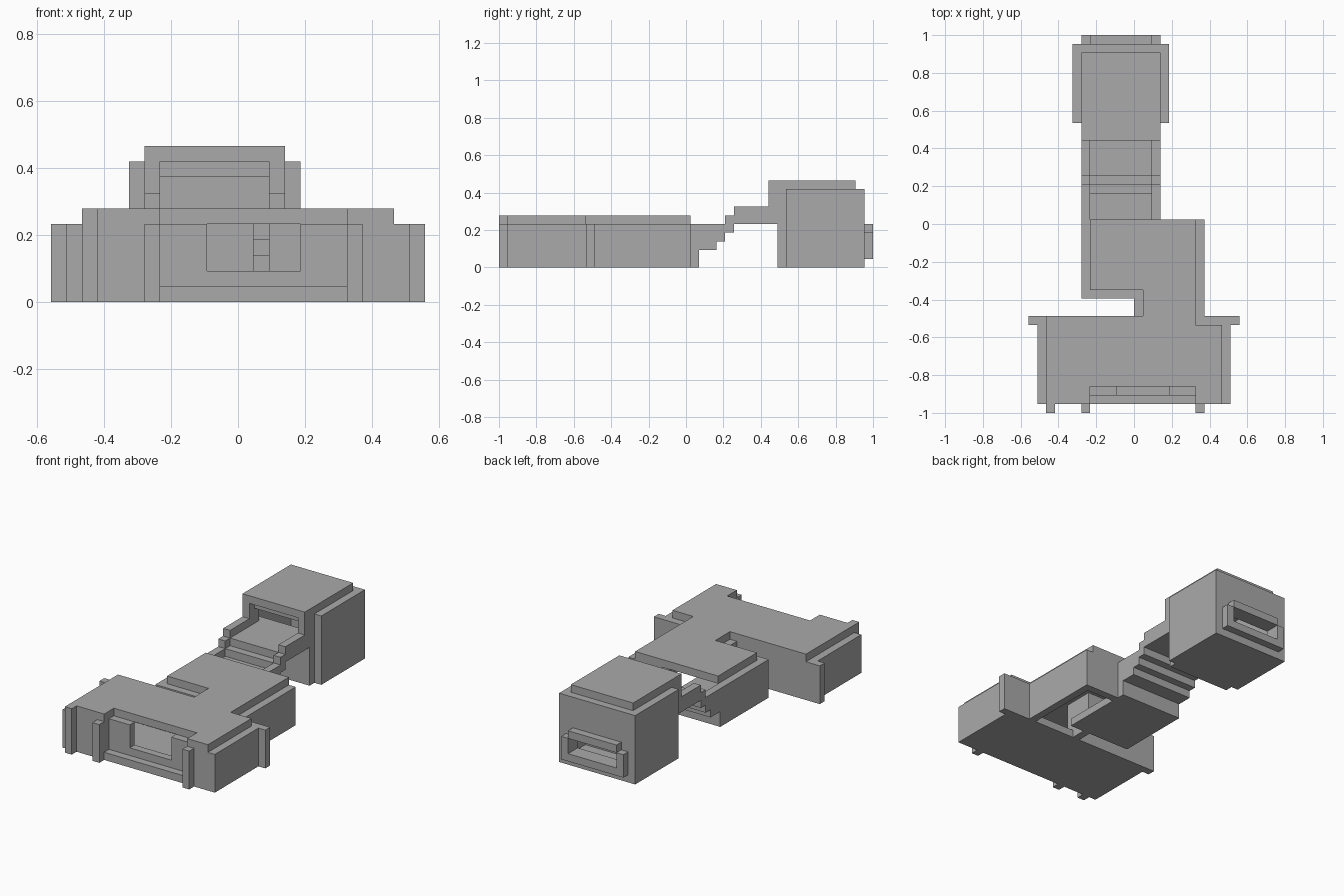
import bpy, bmesh, math
from mathutils import Vector

cube = bpy.data.objects.get("Cube")
if cube:
    bpy.data.objects.remove(cube, do_unlink=True)

U = 2 / 43                       # one building block
ORIGIN = Vector((-12, -21.5, 0))

grey = bpy.data.materials.new("stone_grey")
grey.use_nodes = True
colour = (0.4, 0.4, 0.4, 1)
grey.diffuse_color = colour
grey.node_tree.nodes["Principled BSDF"].inputs["Base Color"].default_value = colour

parts = {}


def block(x0, x1, y0, y1, z0, z1):
    return {(x, y, z) for x in range(x0, x1)
            for y in range(y0, y1) for z in range(z0, z1)}


def add(name, *box):
    parts.setdefault(name, set()).update(block(*box))


def cut(name, *box):
    parts[name] -= block(*box)


# Wide front hall: hollow, with a recessed porch and a window
add("front_hall", 1, 23, 1, 11, 0, 5)
cut("front_hall", 2, 22, 3, 10, 1, 5)
cut("front_hall", 7, 19, 1, 2, 1, 5)
cut("front_hall", 10, 16, 2, 3, 2, 5)
cut("front_hall", 13, 19, 10, 11, 1, 5)
for x in (0, 23):
    add("side_buttresses", x, x + 1, 10, 11, 0, 5)
for x, top in ((2, 6), (6, 5), (19, 5)):
    add("front_pillars", x, x + 1, 0, 1, 0, top)

# Middle hall with a notch beside it and a partly open floor
add("middle_hall", 6, 20, 13, 22, 0, 5)
add("middle_hall", 12, 20, 11, 13, 0, 5)
cut("middle_hall", 7, 19, 14, 21, 1, 5)
cut("middle_hall", 13, 19, 11, 14, 1, 5)
cut("middle_hall", 15, 19, 11, 21, 0, 1)
cut("middle_hall", 13, 19, 11, 13, 0, 1)
cut("middle_hall", 7, 14, 21, 22, 2, 5)

# Flat roof over both halls
for x0, x1, y0, y1 in ((2, 7, 1, 11), (19, 22, 1, 10), (7, 19, 3, 11),
                       (13, 19, 11, 14), (7, 19, 14, 22)):
    add("hall_roof", x0, x1, y0, y1, 5, 6)

# Stepped bridge: start, end, underside, tread, rail top
for y0, y1, low, tread, rail in ((22, 23, 0, 3, 5), (23, 25, 2, 3, 5),
                                 (25, 26, 3, 4, 5), (26, 27, 4, 5, 6),
                                 (27, 31, 5, 6, 7), (31, 32, 5, 6, 6)):
    add("bridge_steps", 7, 14, y0, y1, low, tread)
    for x in (6, 14):
        add("bridge_rails", x, x + 1, y0, y1, low, rail)

# Rear tower: hollow, with side slabs and a stair inside
add("tower", 6, 15, 32, 42, 0, 9)
add("tower", 5, 16, 33, 42, 0, 9)
cut("tower", 6, 15, 33, 41, 1, 9)
cut("tower", 7, 14, 32, 33, 6, 8)
cut("tower", 7, 14, 41, 42, 2, 4)
add("tower_roof", 6, 15, 31, 41, 9, 10)
for x in (6, 14):
    add("tower_porch", x, x + 1, 31, 32, 6, 9)
for i in range(5):
    add("tower_stair", 6, 15, 33 + i, 34 + i, 1, 6 - i)

# Frame around the rear opening
for x in (6, 14):
    add("rear_posts", x, x + 1, 42, 43, 1, 4)
add("rear_lintel", 7, 14, 42, 43, 4, 5)
add("rear_sill", 7, 14, 42, 43, 1, 2)

# Turn each part into a clean mesh, leaving out faces buried between parts
solid = set().union(*parts.values())
DIRECTIONS = [Vector(d) * s for d in ((1, 0, 0), (0, 1, 0), (0, 0, 1)) for s in (1, -1)]

for name, cells in parts.items():
    bm = bmesh.new()
    for cell in sorted(cells):
        c = Vector(cell)
        for n in DIRECTIONS:
            if tuple(int(v) for v in c + n) in solid:
                continue
            a = Vector((n.y, n.z, n.x)) / 2
            b = n.cross(a)
            mid = c + Vector((0.5, 0.5, 0.5)) + n / 2 + ORIGIN
            bm.faces.new([bm.verts.new((mid + p) * U)
                          for p in (-a - b, a - b, a + b, b - a)])
    bmesh.ops.remove_doubles(bm, verts=bm.verts[:], dist=U / 100)
    bmesh.ops.dissolve_limit(bm, angle_limit=math.radians(1),
                             verts=bm.verts[:], edges=bm.edges[:])
    mesh = bpy.data.meshes.new(name)
    bm.to_mesh(mesh)
    bm.free()
    mesh.materials.append(grey)
    bpy.context.collection.objects.link(bpy.data.objects.new(name, mesh))
